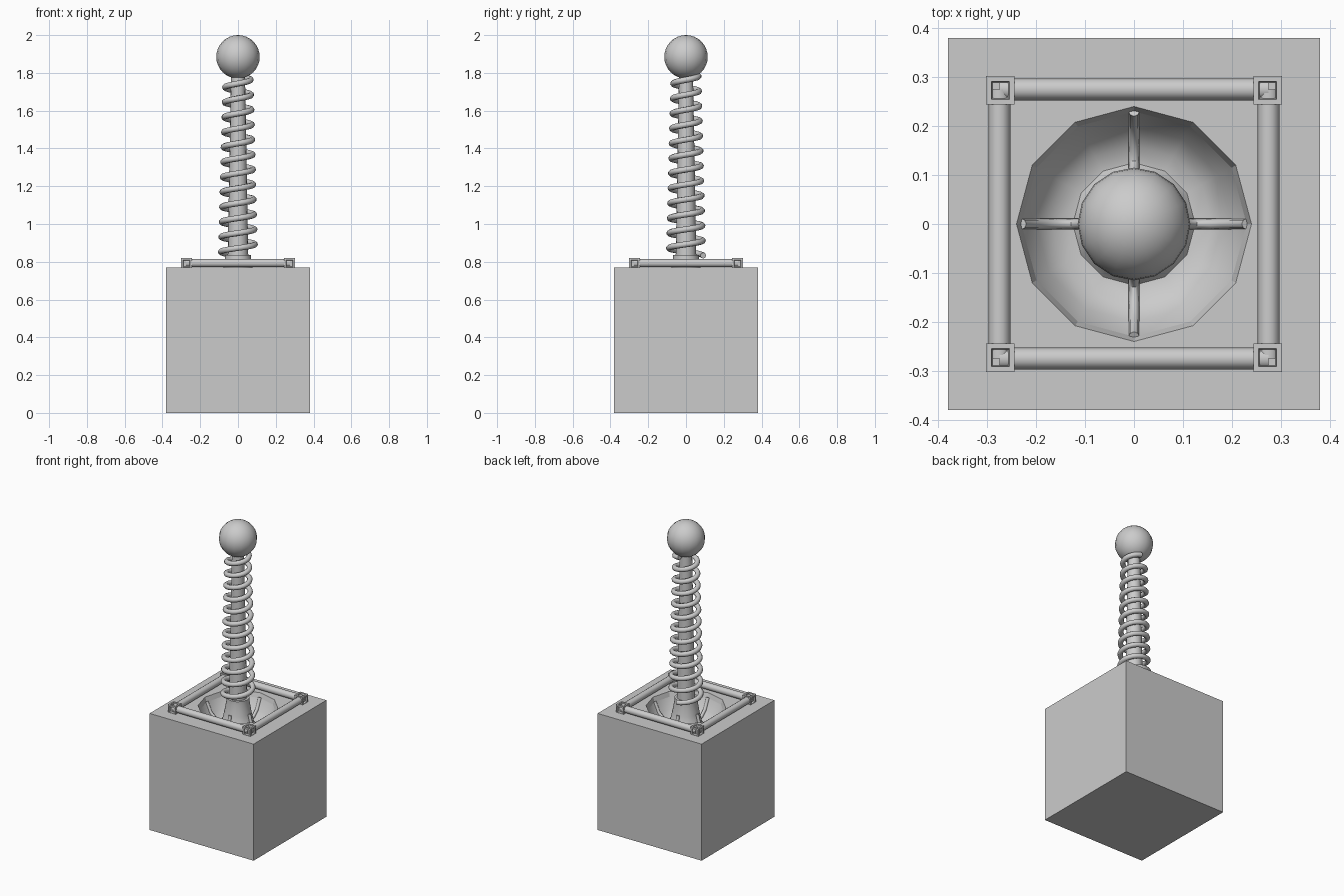
import bpy, bmesh
from math import sin, cos, pi, radians

if "Cube" in bpy.data.objects:
    bpy.data.objects.remove(bpy.data.objects["Cube"])


def finish(bm, name, smooth=None):
    me = bpy.data.meshes.new(name)
    bm.to_mesh(me)
    bm.free()
    ob = bpy.data.objects.new(name, me)
    bpy.context.collection.objects.link(ob)
    if smooth:
        shade(ob, smooth)
    return ob


def shade(ob, angle):
    bpy.ops.object.select_all(action='DESELECT')
    ob.select_set(True)
    bpy.context.view_layer.objects.active = ob
    bpy.ops.object.shade_smooth_by_angle(angle=radians(angle))


def ring(bm, r, z, n):
    return [bm.verts.new((r * cos(2 * pi * i / n), r * sin(2 * pi * i / n), z)) for i in range(n)]


def lathe(name, profile, n, smooth):
    """Revolve (radius, z) points, listed from the top/inside outwards."""
    bm = bmesh.new()
    rings = [ring(bm, r, z, n) for r, z in profile]
    for a, b in zip(rings, rings[1:]):
        for i in range(n):
            j = (i + 1) % n
            bm.faces.new((a[i], b[i], b[j], a[j]))
    bm.faces.new(rings[0])
    return finish(bm, name, smooth)


def wire(name, points, radius, res):
    """Round tube along a path, converted to a mesh."""
    cu = bpy.data.curves.new(name, 'CURVE')
    cu.dimensions = '3D'
    cu.bevel_depth = radius
    cu.bevel_resolution = res
    cu.use_fill_caps = True
    sp = cu.splines.new('POLY')
    sp.points.add(len(points) - 1)
    for p, co in zip(sp.points, points):
        p.co = (*co, 1)
    ob = bpy.data.objects.new(name, cu)
    bpy.context.collection.objects.link(ob)
    bpy.ops.object.select_all(action='DESELECT')
    ob.select_set(True)
    bpy.context.view_layer.objects.active = ob
    bpy.ops.object.convert(target='MESH')
    shade(bpy.context.view_layer.objects.active, 50)


# Base box with a twelve-sided opening in its top
H, W, N = 0.77, 0.38, 12
bm = bmesh.new()
sq = [(-W, -W), (W, -W), (W, W), (-W, W)]
low = [bm.verts.new((x, y, 0)) for x, y in sq]
top = [bm.verts.new((x, y, H)) for x, y in sq]
bm.faces.new(low[::-1])
for i in range(4):
    j = (i + 1) % 4
    bm.faces.new((low[i], low[j], top[j], top[i]))
hole = ring(bm, 0.24, H, N)
edges = [bm.edges.get((top[i], top[i - 1])) for i in range(4)]
edges += [bm.edges.new((hole[i - 1], hole[i])) for i in range(N)]
bmesh.ops.triangle_fill(bm, edges=edges, use_beauty=True, normal=(0, 0, 1))
for f in bm.faces:
    c = f.calc_center_median()
    if c.z > H - 0.001 and f.normal.z < 0:
        f.normal_flip()
finish(bm, "base_box")

# Sunken bowl whose middle rises as a flared socket
lathe("bowl_rim", [(0.23, 0.74), (0.24, H)], N, None).data
rim = bpy.data.objects["bowl_rim"].data
bm = bmesh.new()
bm.from_mesh(rim)
bmesh.ops.delete(bm, geom=[f for f in bm.faces if len(f.verts) == N], context='FACES_ONLY')
bm.to_mesh(rim)
bm.free()
bowl = [(0.07, 0.835), (0.07, 0.81), (0.082, 0.74), (0.10, 0.665), (0.125, 0.635),
        (0.16, 0.64), (0.20, 0.675), (0.23, 0.74)]
lathe("bowl_and_socket", bowl, N, 50)

# Four ribs lying in the bowl
for k in range(4):
    a = k * pi / 2
    wire("bowl_rib", [(r * cos(a), r * sin(a), z + 0.004) for r, z in bowl[2:]], 0.011, 2)

# Square rail around the bowl, with recessed corner blocks
C, RZ = 0.275, 0.793
for s in (-1, 1):
    wire("rail_x", [(-C, s * C, RZ), (C, s * C, RZ)], 0.0225, 3)
    wire("rail_y", [(s * C, -C, RZ), (s * C, C, RZ)], 0.0225, 3)
    for t in (-1, 1):
        bm = bmesh.new()
        bmesh.ops.create_cube(bm, size=0.058)
        faces = bm.faces[:]
        bmesh.ops.inset_individual(bm, faces=faces, thickness=0.015)
        bmesh.ops.inset_individual(bm, faces=faces, thickness=0.004, depth=-0.012)
        bmesh.ops.translate(bm, verts=bm.verts, vec=(s * 0.273, t * 0.273, 0.791))
        finish(bm, "rail_corner")

# Tapered shaft
lathe("shaft", [(0.037, 1.80), (0.055, 0.80)], 16, 40)

# Tapering coil spring
TURNS, STEPS = 12, 24
pts = []
for i in range(TURNS * STEPS + 1):
    f = i / (TURNS * STEPS)
    a = pi / 2 + 2 * pi * TURNS * f
    r = 0.091 - 0.024 * f
    pts.append((r * cos(a), r * sin(a), 0.833 + 0.95 * f))
wire("spring", pts, 0.016, 2)

# Ball tip
bm = bmesh.new()
bmesh.ops.create_uvsphere(bm, u_segments=16, v_segments=16, radius=0.115)
bmesh.ops.translate(bm, verts=bm.verts, vec=(0, 0, 1.885))
finish(bm, "ball_tip", 60)
